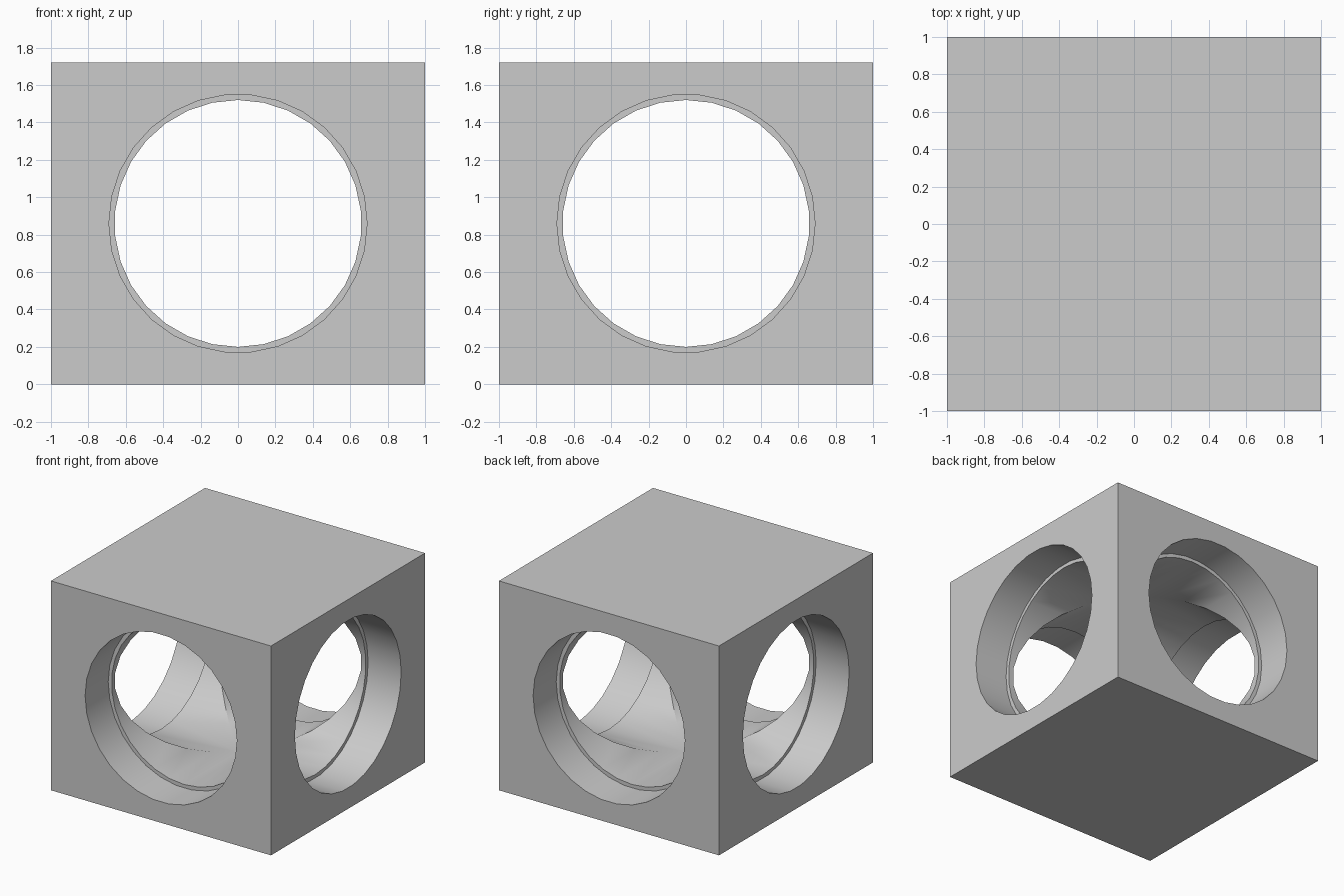
import bpy
from math import pi

if "Cube" in bpy.data.objects:
    bpy.data.objects.remove(bpy.data.objects["Cube"], do_unlink=True)

HEIGHT = 1.72
MID = HEIGHT / 2
SIDES = 30
STEP = 2 * pi / SIDES
BORE_R, RECESS_R = 0.66, 0.69
RECESS_DEPTH = 0.3

grey = bpy.data.materials.new("plain_grey")
grey.use_nodes = True
colour = (0.6, 0.6, 0.6, 1)
grey.diffuse_color = colour
grey.node_tree.nodes["Principled BSDF"].inputs["Base Color"].default_value = colour

# Solid block
bpy.ops.mesh.primitive_cube_add(size=1, location=(0, 0, MID))
block = bpy.context.object
block.name = "bored_block"
block.scale = (2, 2, HEIGHT)
bpy.ops.object.transform_apply(location=True, rotation=False, scale=True)
block.data.materials.append(grey)


def cut(name, radius, length, offset, turn, spin):
    """Cut a horizontal cylinder out of the block, along y when turn is 0."""
    bpy.ops.mesh.primitive_cylinder_add(vertices=SIDES, radius=radius, depth=length)
    cutter = bpy.context.object
    cutter.name = name
    # Spin about its own axis, lay along y, then turn about the vertical
    cutter.rotation_euler = (0, 0, spin)
    bpy.ops.object.transform_apply(location=False, rotation=True, scale=False)
    cutter.rotation_euler = (pi / 2, 0, turn)
    cutter.location = (offset, 0, MID) if turn else (0, offset, MID)
    cutter.data.materials.append(grey)
    cutter.hide_render = True
    mod = block.modifiers.new(name, "BOOLEAN")
    mod.operation = "DIFFERENCE"
    mod.solver = "EXACT"
    mod.object = cutter
    bpy.context.view_layer.objects.active = block
    bpy.ops.object.modifier_apply(modifier=name)
    bpy.data.objects.remove(cutter, do_unlink=True)


# Two crossing bores, each with a wider recess at both mouths
for axis, turn in (("long", 0), ("cross", pi / 2)):
    cut(axis + "_bore", BORE_R, 2.4, 0, turn, 0)
    for side in (-1, 1):
        cut(axis + "_recess", RECESS_R, 2 * RECESS_DEPTH, side, turn, STEP / 2)

bpy.ops.object.select_all(action="DESELECT")
block.select_set(True)
bpy.context.view_layer.objects.active = block
bpy.ops.object.shade_smooth_by_angle(angle=pi / 6)
